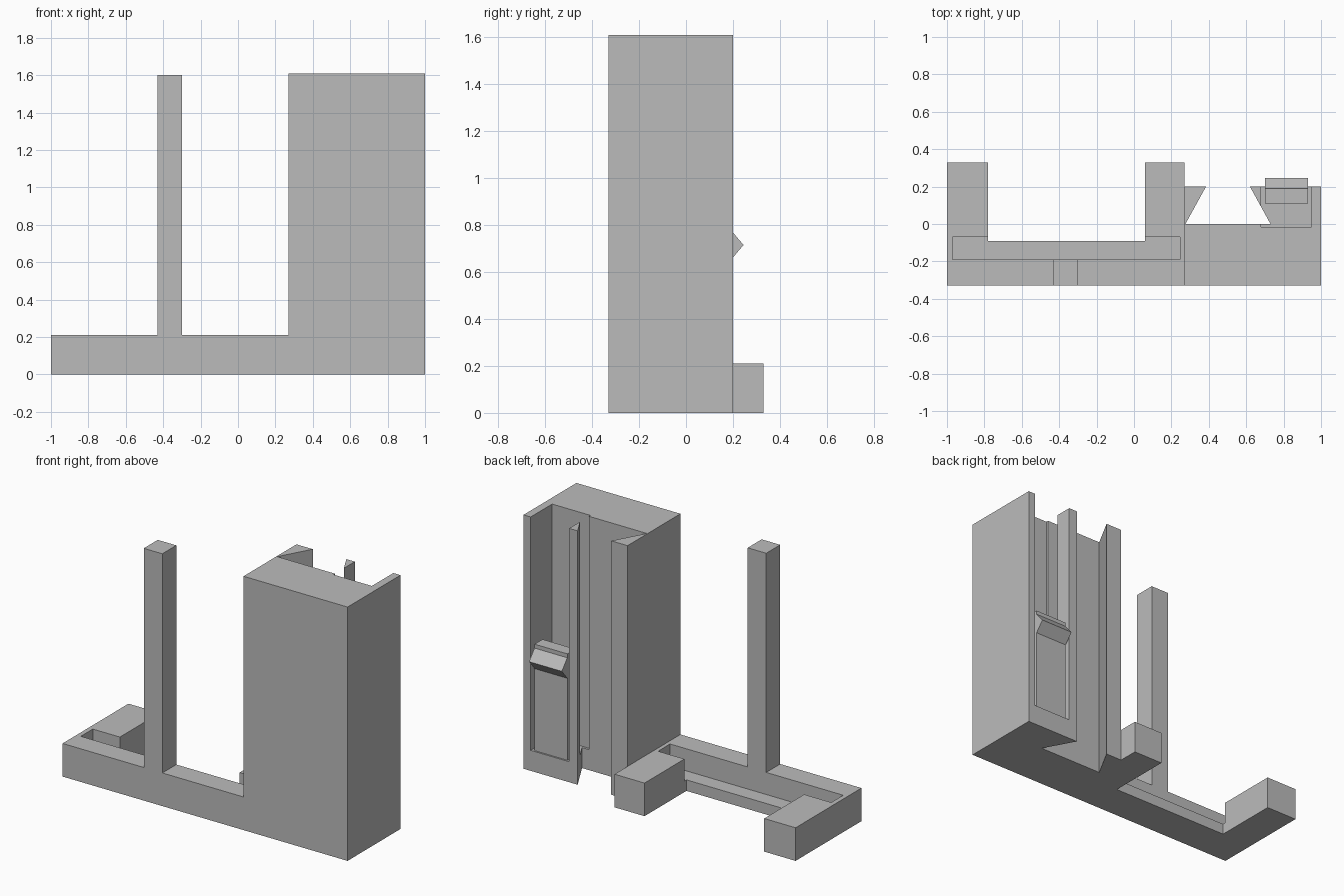
import bpy
import bmesh

cube = bpy.data.objects.get("Cube")
if cube:
    bpy.data.objects.remove(cube, do_unlink=True)

grey = bpy.data.materials.new("plain_grey")
grey.use_nodes = True
grey.diffuse_color = (0.5, 0.5, 0.5, 1)
grey.node_tree.nodes["Principled BSDF"].inputs["Base Color"].default_value = (0.5, 0.5, 0.5, 1)


def prism(name, outline, low, high, axis="z"):
    """Extrude an outline along z (points are x, y) or along x (points are y, z)."""
    def place(a, b, t):
        return (a, b, t) if axis == "z" else (t, a, b)
    bm = bmesh.new()
    face = bm.faces.new([bm.verts.new(place(a, b, low)) for a, b in outline])
    new = bmesh.ops.extrude_face_region(bm, geom=[face])["geom"]
    shift = place(0, 0, high - low)
    bmesh.ops.translate(bm, vec=shift, verts=[v for v in new if isinstance(v, bmesh.types.BMVert)])
    bmesh.ops.recalc_face_normals(bm, faces=bm.faces)
    mesh = bpy.data.meshes.new(name)
    bm.to_mesh(mesh)
    bm.free()
    mesh.materials.append(grey)
    obj = bpy.data.objects.new(name, mesh)
    bpy.context.collection.objects.link(obj)
    return obj


def rect(x0, x1, y0, y1):
    return [(x0, y0), (x1, y0), (x1, y1), (x0, y1)]


def carve(target, cutter):
    """Cut one part out of another, then discard the cutter."""
    cutter.hide_render = True
    mod = target.modifiers.new("cut", "BOOLEAN")
    mod.operation = "DIFFERENCE"
    mod.solver = "EXACT"
    mod.object = cutter
    bpy.context.view_layer.objects.active = target
    bpy.ops.object.modifier_apply(modifier=mod.name)
    bpy.data.objects.remove(cutter, do_unlink=True)


FRONT, BACK = -0.33, 0.33
BASE_TOP, COLUMN_TOP, COLUMN_BACK = 0.21, 1.61, 0.2
INNER = 0.27
POCKET_FLOOR = 0.13

# U-shaped foot with two lugs reaching back
base = prism("base", [(-1, FRONT), (INNER, FRONT), (INNER, BACK), (0.06, BACK),
                      (0.06, -0.09), (-0.78, -0.09), (-0.78, BACK), (-1, BACK)], 0, BASE_TOP)
# Long groove, open at the back between the lugs
carve(base, prism("groove_cutter", rect(-0.97, 0.245, -0.19, -0.07), 0.07, 0.4))

# Slim upright
prism("post", rect(-0.43, -0.3, FRONT, -0.19), BASE_TOP, 1.6)

# Tall block with a dovetail channel and a pocket in its back
column = prism("column", rect(INNER, 1, FRONT, COLUMN_BACK), 0, COLUMN_TOP)
carve(column, prism("dovetail_cutter", [(0.275, 0), (0.73, 0), (0.62, COLUMN_BACK), (0.62, 0.4),
                                        (0.385, 0.4), (0.385, COLUMN_BACK)], -0.2, 2))
carve(column, prism("pocket_cutter", rect(0.68, 0.95, -0.015, 0.4), POCKET_FLOOR, 2))

# Springy latch with a wedge-shaped hook, standing in the pocket
prism("latch", [(0.11, POCKET_FLOOR), (0.19, POCKET_FLOOR), (0.19, 0.65), (0.245, 0.715),
                (0.19, 0.78), (0.19, 0.805), (0.11, 0.805)], 0.7, 0.93, axis="x")
